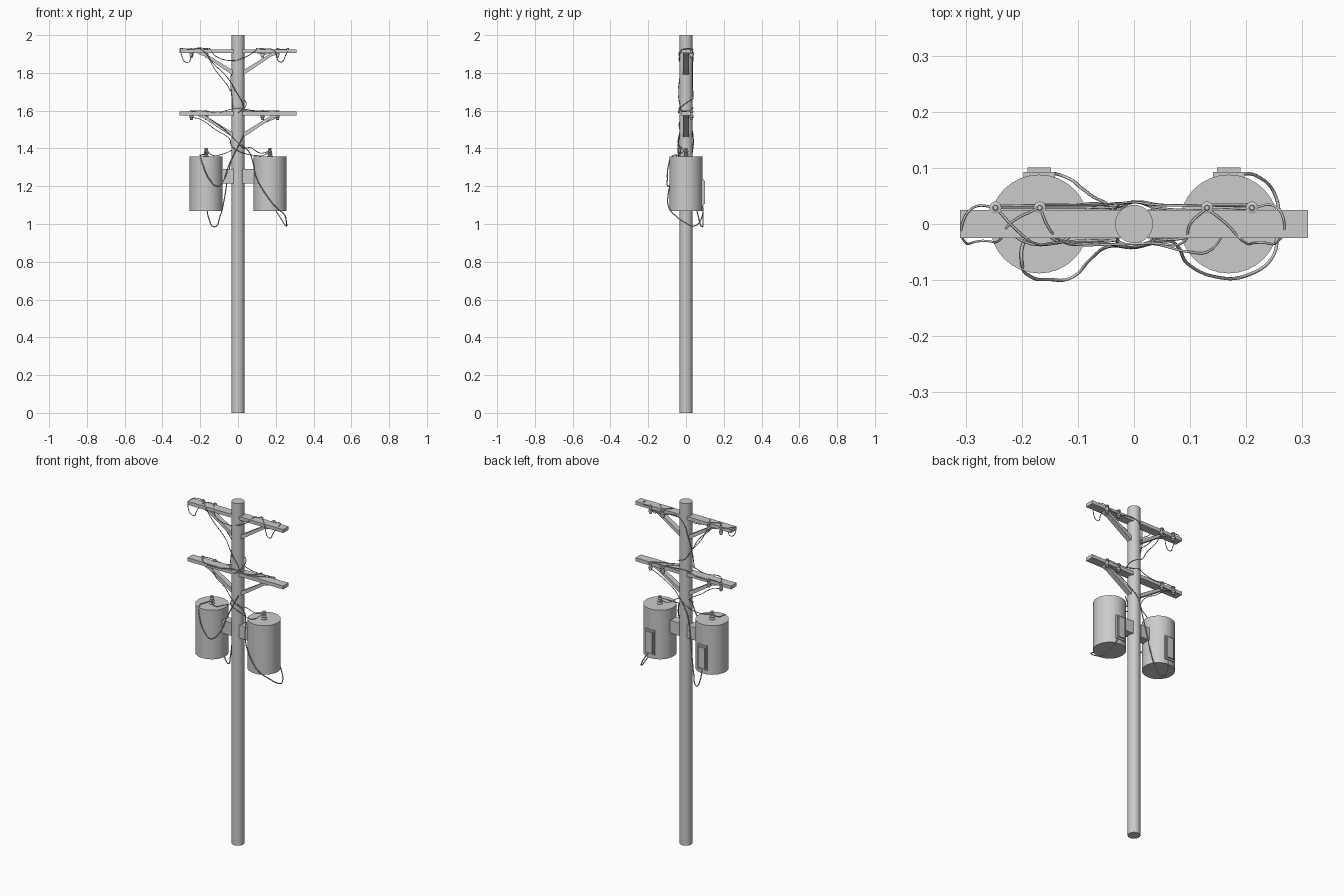
import bpy, bmesh, math
from mathutils import Vector


def finish(name, bm, smooth=True):
    bmesh.ops.recalc_face_normals(bm, faces=bm.faces)
    me = bpy.data.meshes.new(name)
    bm.to_mesh(me)
    bm.free()
    ob = bpy.data.objects.new(name, me)
    bpy.context.collection.objects.link(ob)
    if smooth:
        bpy.ops.object.select_all(action='DESELECT')
        ob.select_set(True)
        bpy.context.view_layer.objects.active = ob
        bpy.ops.object.shade_smooth_by_angle(angle=math.radians(35))
    return ob


def lathe(name, profile, loc, sides):
    """Closed solid of revolution from (radius, z) pairs."""
    bm = bmesh.new()
    rings = [[bm.verts.new((loc[0] + r * math.cos(2 * math.pi * i / sides),
                            loc[1] + r * math.sin(2 * math.pi * i / sides), loc[2] + z))
              for i in range(sides)] for r, z in profile]
    for a, b in zip(rings, rings[1:]):
        for i in range(sides):
            j = (i + 1) % sides
            bm.faces.new((a[i], a[j], b[j], b[i]))
    bm.faces.new(rings[0])
    bm.faces.new(rings[-1])
    return finish(name, bm)


def box(name, lo, hi):
    bm = bmesh.new()
    bmesh.ops.create_cube(bm, size=1)
    for v in bm.verts:
        v.co = [(a + b) / 2 + c * (b - a) for a, b, c in zip(lo, hi, v.co)]
    return finish(name, bm, False)


def prism_y(name, pts, half):
    """Extrude an (x, z) outline between y = -half and y = half."""
    bm = bmesh.new()
    f = bm.faces.new([bm.verts.new((x, -half, z)) for x, z in pts])
    new = bmesh.ops.extrude_face_region(bm, geom=[f])['geom']
    bmesh.ops.translate(bm, vec=(0, 2 * half, 0),
                        verts=[v for v in new if isinstance(v, bmesh.types.BMVert)])
    return finish(name, bm, False)


def wire(name, pts, r=0.0022):
    cu = bpy.data.curves.new(name, 'CURVE')
    cu.dimensions = '3D'
    cu.bevel_depth = r
    cu.bevel_resolution = 1
    cu.resolution_u = 6
    cu.use_fill_caps = True
    sp = cu.splines.new('BEZIER')
    sp.bezier_points.add(len(pts) - 1)
    for bp, p in zip(sp.bezier_points, pts):
        bp.co = Vector(p)
        bp.handle_left_type = bp.handle_right_type = 'AUTO'
    ob = bpy.data.objects.new(name, cu)
    bpy.context.collection.objects.link(ob)


# Pole
lathe("pole", [(0.034, 0), (0.034, 2)], (0, 0, 0), 32)

# Crossarms with braces and spool insulators
spool = [(0.005, -0.034), (0.008, -0.032), (0.008, -0.024), (0.011, -0.022), (0.011, -0.012),
         (0.006, -0.008), (0.006, 0.004), (0.011, 0.007), (0.011, 0.012), (0.005, 0.014), (0.004, 0.018)]
for tag, z in (("upper", 1.915), ("lower", 1.585)):
    box(tag + "_crossarm", (-0.31, -0.025, z - 0.01), (0.31, 0.025, z + 0.01))
    for s in (-1, 1):
        prism_y(tag + "_brace", [(s * 0.03, z - 0.125), (s * 0.03, z - 0.1), (s * 0.165, z - 0.017),
                                 (s * 0.175, z - 0.01), (s * 0.215, z - 0.01), (s * 0.205, z - 0.018),
                                 (s * 0.18, z - 0.026)], 0.015)
    for x in (-0.247, -0.168, 0.13, 0.21):
        lathe(tag + "_insulator", spool, (x, 0.029, z), 14)

# Transformers
bushing = [(0.016, 0), (0.016, 0.004), (0.008, 0.008), (0.014, 0.013), (0.014, 0.017), (0.007, 0.021),
           (0.012, 0.026), (0.012, 0.03), (0.006, 0.034), (0.009, 0.038), (0.009, 0.044), (0.004, 0.047)]
for s in (-1, 1):
    x = s * 0.169
    lathe("transformer_tank", [(0.088, 1.07), (0.088, 1.357)], (x, 0, 0), 32)
    lathe("transformer_bushing", bushing, (x, 0, 1.356), 16)
    box("transformer_bracket", sorted((s * 0.025, s * 0.09))[:1] + [-0.026, 1.215],
        sorted((s * 0.025, s * 0.09))[1:] + [0.026, 1.29])
    box("terminal_box", (x - 0.028, 0.07, 1.095), (x + 0.028, 0.093, 1.238))
    box("terminal_box_lid", (x - 0.021, 0.09, 1.105), (x + 0.021, 0.101, 1.228))

# Jumper loops on the upper arm
wire("left_jumper", [(-0.247, 0.03, 1.925), (-0.285, 0.03, 1.928), (-0.306, 0, 1.928), (-0.303, -0.03, 1.91),
                     (-0.27, -0.03, 1.855), (-0.24, -0.029, 1.9), (-0.222, 0.0, 1.929), (-0.168, 0.03, 1.928)])
wire("right_jumper", [(0.13, 0.028, 1.925), (0.165, 0, 1.928), (0.195, -0.031, 1.915), (0.225, -0.033, 1.857),
                      (0.255, -0.032, 1.9), (0.268, 0, 1.928), (0.25, 0.032, 1.925), (0.21, 0.028, 1.925)])

# Wires running from the upper arm down around the pole
wire("upper_front_wire", [(-0.247, 0.03, 1.925), (-0.21, -0.01, 1.929), (-0.18, -0.033, 1.915),
                          (-0.14, -0.033, 1.86), (-0.06, -0.033, 1.78), (-0.01, -0.041, 1.7),
                          (0.025, -0.035, 1.64), (0.035, -0.027, 1.605), (0.08, -0.015, 1.598), (0.13, 0.026, 1.597)])
wire("upper_swag_wire", [(-0.168, 0.03, 1.925), (-0.15, -0.01, 1.929), (-0.12, -0.033, 1.89), (-0.03, -0.036, 1.865),
                         (0.03, -0.034, 1.88), (0.09, -0.031, 1.915), (0.1, 0, 1.93), (0.13, 0.028, 1.927)])
wire("upper_back_wire", [(-0.168, 0.034, 1.91), (-0.13, 0.034, 1.83), (-0.06, 0.034, 1.74), (-0.02, 0.037, 1.68),
                         (0.025, 0.034, 1.66), (0.043, 0, 1.64), (0.03, -0.034, 1.61), (0, -0.04, 1.59)])
wire("upper_right_wire", [(0.21, 0.034, 1.91), (0.14, 0.034, 1.9), (0.04, 0.034, 1.915), (0, 0.039, 1.9),
                          (-0.035, 0.025, 1.8), (-0.038, 0, 1.72), (-0.03, -0.028, 1.64), (-0.03, -0.033, 1.6)])

# Wires along the lower arm
for y in (-1, 1):
    wire("lower_arm_wire", [(-0.247, 0.03, 1.597), (-0.2, y * 0.03, 1.6), (-0.1, y * 0.03, 1.592),
                            (-0.035, y * 0.03, 1.608), (0, y * 0.039, 1.615), (0.035, y * 0.03, 1.608),
                            (0.09, y * 0.025, 1.6), (0.21, 0.028, 1.6)])
wire("lower_left_drop", [(-0.247, 0.032, 1.565), (-0.2, 0.033, 1.555), (-0.12, 0.033, 1.5), (-0.045, 0.03, 1.45),
                         (-0.038, 0, 1.42), (-0.02, -0.037, 1.4), (0.03, -0.035, 1.375), (0.1, -0.05, 1.362),
                         (0.13, -0.05, 1.362), (0.165, -0.01, 1.385)])
wire("lower_right_drop", [(0.21, 0.032, 1.565), (0.14, 0.033, 1.535), (0.05, 0.034, 1.48), (0, 0.039, 1.43),
                          (-0.036, 0.02, 1.39), (-0.09, 0.0, 1.368), (-0.13, -0.03, 1.363), (-0.165, -0.01, 1.385)])
wire("lower_front_drop", [(-0.168, 0.03, 1.565), (-0.13, -0.03, 1.545), (-0.06, -0.033, 1.49),
                          (0, -0.042, 1.43), (0.035, -0.03, 1.4), (0.06, -0.025, 1.405), (0.12, 0, 1.375), (0.165, 0.01, 1.385)])

# Service cables of the transformers
wire("left_front_cable", [(-0.168, -0.01, 1.375), (-0.195, -0.03, 1.364), (-0.2, -0.07, 1.362), (-0.185, -0.093, 1.31),
                          (-0.15, -0.099, 1.235), (-0.11, -0.095, 1.2), (-0.08, -0.065, 1.225),
                          (-0.045, -0.04, 1.32), (0, -0.042, 1.41), (0.03, -0.035, 1.47)], 0.003)
wire("left_back_cable", [(-0.165, 0.088, 1.1), (-0.155, 0.09, 1.03), (-0.125, 0.085, 0.985), (-0.095, 0.065, 1.04),
                         (-0.075, 0.05, 1.12), (-0.055, 0.04, 1.24), (-0.035, 0.03, 1.34), (0, 0.04, 1.43)], 0.003)
wire("right_cable", [(0.02, -0.037, 1.42), (0.06, -0.03, 1.38), (0.078, -0.04, 1.33), (0.095, -0.07, 1.25),
                     (0.145, -0.094, 1.16), (0.2, -0.092, 1.09), (0.245, -0.062, 1.05), (0.256, -0.01, 1.01),
                     (0.254, 0.045, 0.99), (0.22, 0.085, 1.04), (0.18, 0.088, 1.1)], 0.003)
